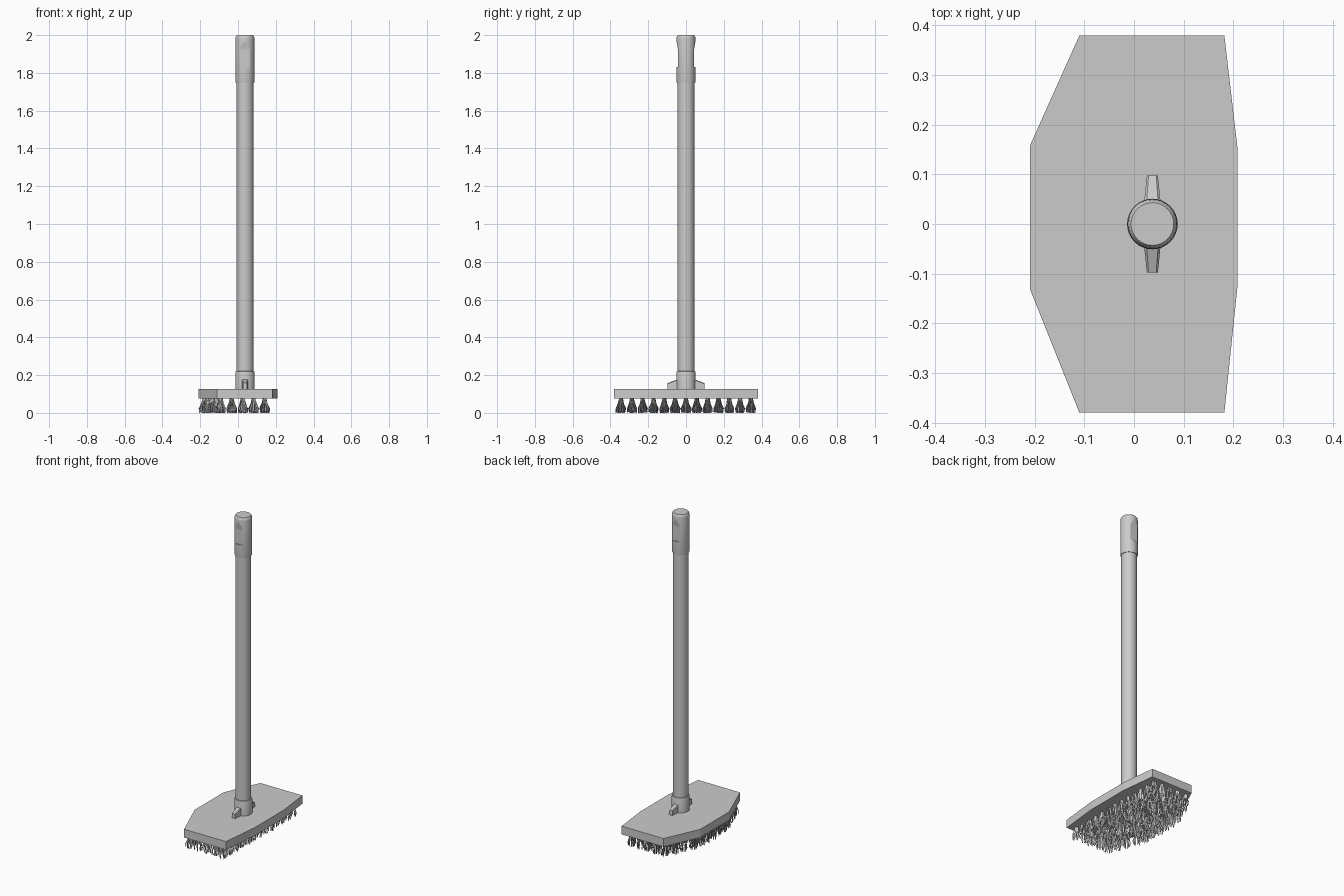
import bpy, bmesh, math, random
from mathutils import Vector

if "Cube" in bpy.data.objects:
    bpy.data.objects.remove(bpy.data.objects["Cube"])

random.seed(4)
CX = 0.037  # handle axis


def make_object(name, bm):
    bmesh.ops.recalc_face_normals(bm, faces=bm.faces)
    mesh = bpy.data.meshes.new(name)
    bm.to_mesh(mesh)
    bm.free()
    ob = bpy.data.objects.new(name, mesh)
    bpy.context.collection.objects.link(ob)
    return ob


def prism(name, points, vec):
    """Extrude a planar outline along vec."""
    bm = bmesh.new()
    face = bm.faces.new([bm.verts.new(p) for p in points])
    ext = bmesh.ops.extrude_face_region(bm, geom=[face])
    moved = [g for g in ext["geom"] if isinstance(g, bmesh.types.BMVert)]
    bmesh.ops.translate(bm, verts=moved, vec=vec)
    return make_object(name, bm)


def lathe(name, profile, sides=32):
    """Closed solid of revolution around the handle axis."""
    bm = bmesh.new()
    rings = [[bm.verts.new((CX + r * math.cos(2 * math.pi * i / sides),
                            r * math.sin(2 * math.pi * i / sides), z))
              for i in range(sides)] for r, z in profile]
    for a, b in zip(rings, rings[1:]):
        for i in range(sides):
            j = (i + 1) % sides
            bm.faces.new((a[i], a[j], b[j], b[i]))
    bm.faces.new(rings[0])
    bm.faces.new(rings[-1])
    ob = make_object(name, bm)
    smooth(ob)
    return ob


def smooth(ob):
    bpy.ops.object.select_all(action='DESELECT')
    bpy.context.view_layer.objects.active = ob
    ob.select_set(True)
    bpy.ops.object.shade_smooth_by_angle(angle=math.radians(35))


# Head plate
outline = [(-0.11, 0.38), (-0.21, 0.157), (-0.21, -0.13), (-0.11, -0.38),
           (0.182, -0.38), (0.208, -0.13), (0.208, 0.157), (0.182, 0.38)]
prism("head_plate", [(x, y, 0.075) for x, y in outline], (0, 0, 0.052))

# Handle pole, socket and grip
lathe("pole", [(0.045, 0.12), (0.045, 1.78)])
lathe("socket", [(0.051, 0.12), (0.051, 0.212), (0.049, 0.219), (0.044, 0.221)])
grip = lathe("grip", [(0.045, 1.75), (0.049, 1.75), (0.050, 1.755), (0.050, 1.982),
                      (0.0485, 1.992), (0.043, 2.0)])

# Recessed hanging flats on both sides of the grip
for s, side in ((-1, "front"), (1, "back")):
    pts = [(CX - 0.05, s * y, z) for y, z in
           ((0.043, 1.83), (0.043, 1.925), (0.051, 1.972), (0.08, 1.972), (0.08, 1.83))]
    cutter = prism(side + "_flat_cutter", pts, (0.1, 0, 0))
    cutter.hide_render = True
    cutter.hide_set(True)
    mod = grip.modifiers.new(side + "_flat", 'BOOLEAN')
    mod.operation = 'DIFFERENCE'
    mod.object = cutter
    mod.solver = 'EXACT'

# Tapered ribs bracing the socket
for s, side in ((-1, "front"), (1, "back")):
    bm = bmesh.new()
    rings = []
    for y, w, top in ((0.04, 0.017, 0.18), (0.098, 0.011, 0.157)):
        rings.append([bm.verts.new((CX + x, s * y, z)) for x, z in
                      ((-w, 0.12), (w, 0.12), (w, top - 0.004), (w * 0.7, top),
                       (-w * 0.7, top), (-w, top - 0.004))])
    a, b = rings
    for i in range(6):
        j = (i + 1) % 6
        bm.faces.new((a[i], a[j], b[j], b[i]))
    bm.faces.new(a)
    bm.faces.new(b)
    make_object(side + "_rib", bm)


# Bristle tufts: thin bent strands flaring towards the floor
def left_edge(y):
    if y > 0.157:
        return -0.21 + 0.1 * (y - 0.157) / 0.223
    if y < -0.13:
        return -0.21 + 0.1 * (-0.13 - y) / 0.25
    return -0.21


def strand(bm, x, y, ang, flare, thick):
    d = Vector((math.cos(ang), math.sin(ang), 0))
    rings = []
    bottom = random.uniform(0, 0.006)
    for r, z in ((0.007, 0.077), (0.009 + flare * 0.2, 0.05),
                 (0.006 + flare * 0.85, 0.024), (flare, bottom)):
        wob = random.uniform(-0.002, 0.002)
        c = Vector((x, y, z)) + d * (r + wob)
        rings.append([bm.verts.new(c + Vector((thick * math.cos(k), thick * math.sin(k), 0)))
                      for k in (0, 2.094, 4.189)])
    for a, b in zip(rings, rings[1:]):
        for i in range(3):
            j = (i + 1) % 3
            bm.faces.new((a[i], a[j], b[j], b[i]))
    bm.faces.new(rings[-1])


bm = bmesh.new()
for row in range(13):
    y = -0.344 + row * 0.0573
    edge = left_edge(y) + 0.03
    columns = [edge] + [x for x in (0.14 - 0.058 * k for k in range(6)) if x > edge + 0.025]
    for x in columns:
        for n in range(14):
            strand(bm, x, y, n * 2.4 + random.uniform(-0.3, 0.3),
                   random.uniform(0.008, 0.024), 0.0025)
make_object("bristles", bm)
